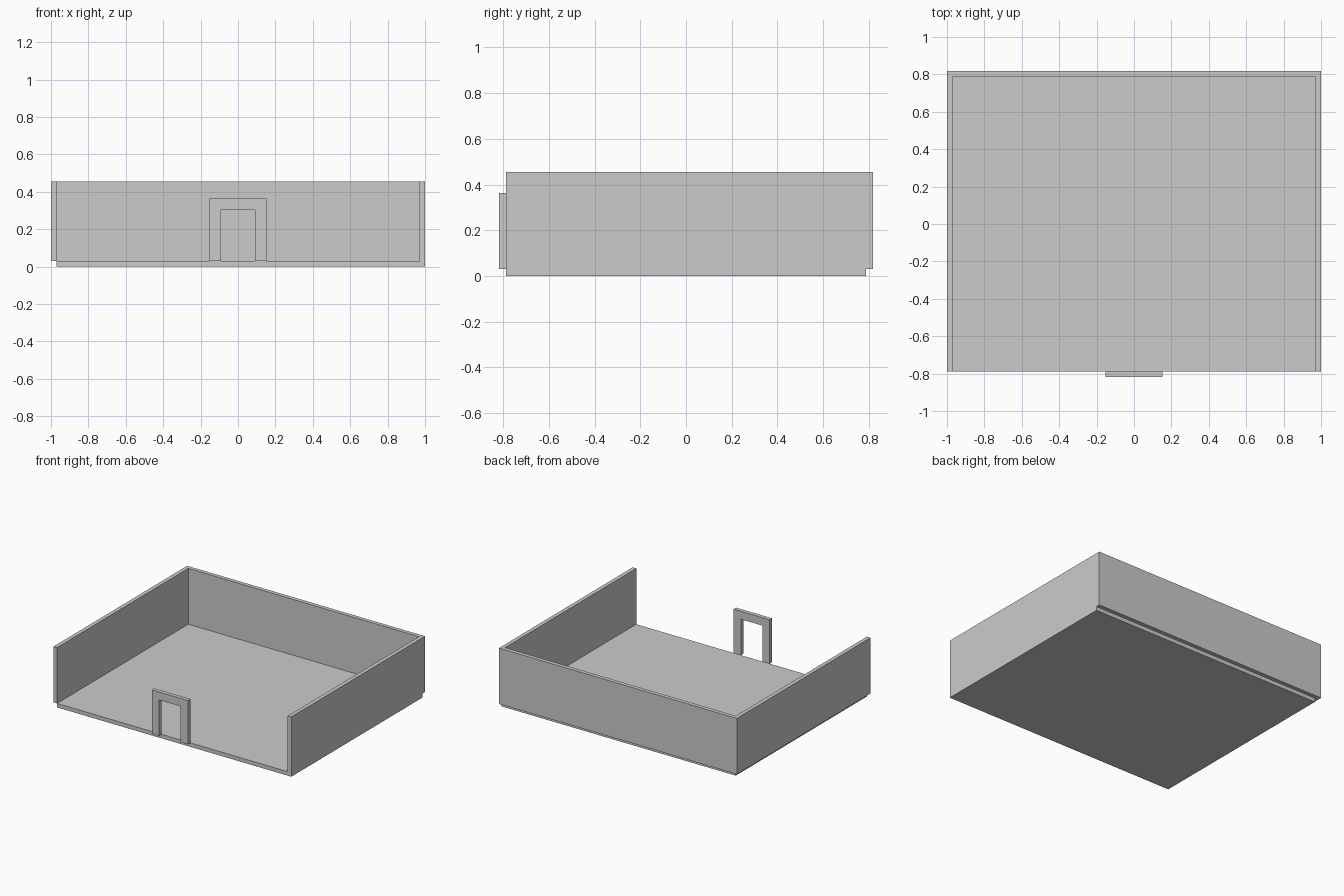
import bpy, bmesh
from mathutils import Vector

if "Cube" in bpy.data.objects:
    bpy.data.objects.remove(bpy.data.objects["Cube"])

U = 1 / 33  # wall thickness, the module everything is sized by


def prism(name, points, direction):
    """Extrude a flat outline (in modules) along a direction."""
    bm = bmesh.new()
    face = bm.faces.new([bm.verts.new(Vector(p) * U) for p in points])
    new = bmesh.ops.extrude_face_region(bm, geom=[face])["geom"]
    verts = [g for g in new if isinstance(g, bmesh.types.BMVert)]
    bmesh.ops.translate(bm, verts=verts, vec=Vector(direction) * U)
    bmesh.ops.recalc_face_normals(bm, faces=bm.faces)
    mesh = bpy.data.meshes.new(name)
    bm.to_mesh(mesh)
    bm.free()
    obj = bpy.data.objects.new(name, mesh)
    bpy.context.collection.objects.link(obj)
    return obj


# floor slab, flush with the right wall and short of the left and back walls
prism("floor", [(-32, -26, 0), (33, -26, 0), (33, 26, 0), (-32, 26, 0)], (0, 0, 1))

# left, back and right walls as one U-shaped plan
plan = [(-33, -26), (-33, 27), (33, 27), (33, -26),
        (32, -26), (32, 26), (-32, 26), (-32, -26)]
prism("walls", [(x, y, 1) for x, y in plan], (0, 0, 14))

# free-standing door frame on the front edge
arch = [(-5, 1), (-5, 12), (5, 12), (5, 1), (3, 1), (3, 10), (-3, 10), (-3, 1)]
prism("door_frame", [(x, -27, z) for x, z in arch], (0, 1, 0))
